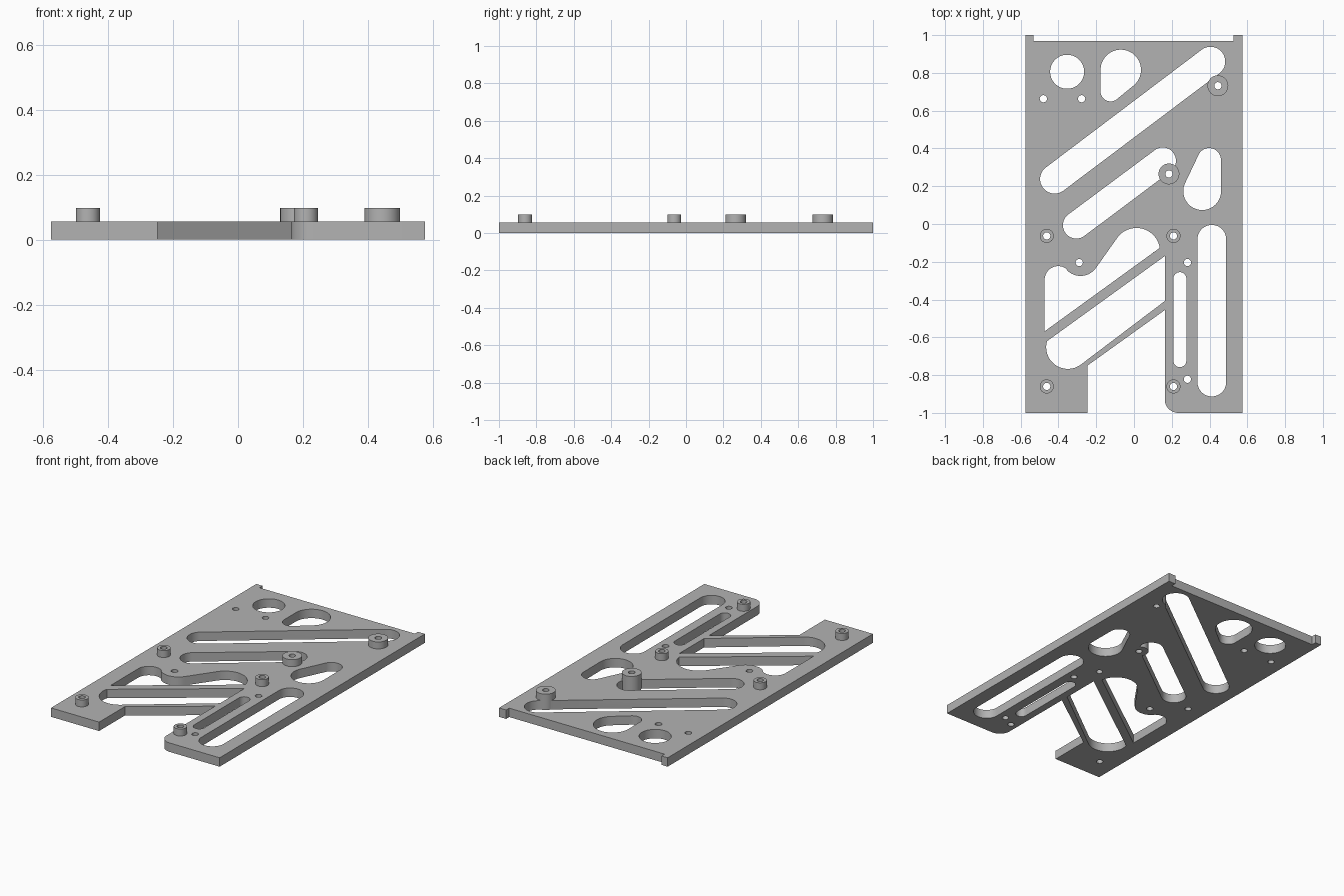
import bpy, bmesh
from math import sin, cos, radians
from mathutils import Vector
from mathutils.geometry import convex_hull_2d

THICK, BOSS_TOP, SEG = 0.055, 0.098, 64

if "Cube" in bpy.data.objects:
    bpy.data.objects.remove(bpy.data.objects["Cube"])

grey = bpy.data.materials.new("plain grey")
grey.use_nodes = True
COLOUR = (0.45, 0.45, 0.45, 1)
grey.diffuse_color = COLOUR
grey.node_tree.nodes["Principled BSDF"].inputs["Base Color"].default_value = COLOUR


def arc(x, y, r, start, end, steps=24):
    angles = [radians(start + (end - start) * i / steps) for i in range(steps + 1)]
    return [(x + r * cos(a), y + r * sin(a)) for a in angles]


def disc(x, y, r):
    return arc(x, y, r, 0, 360, SEG)[:-1]


def hull(*circles):
    """Outline wrapped tightly round several circles."""
    pts = [Vector(p) for c in circles for p in disc(*c)]
    return [pts[i] for i in convex_hull_2d(pts)]


def prisms(name, outlines, low, high):
    """One object holding an upright prism for each outline."""
    bm = bmesh.new()
    for outline in outlines:
        face = bm.faces.new([bm.verts.new((p[0], p[1], low)) for p in outline])
        top = bmesh.ops.extrude_face_region(bm, geom=[face])["geom"]
        bmesh.ops.translate(bm, vec=(0, 0, high - low),
                            verts=[v for v in top if isinstance(v, bmesh.types.BMVert)])
    bmesh.ops.recalc_face_normals(bm, faces=bm.faces[:])
    mesh = bpy.data.meshes.new(name)
    bm.to_mesh(mesh)
    bm.free()
    mesh.materials.append(grey)
    obj = bpy.data.objects.new(name, mesh)
    bpy.context.collection.objects.link(obj)
    return obj


def combine(target, tool, operation):
    mod = target.modifiers.new(operation, 'BOOLEAN')
    mod.operation, mod.object, mod.solver = operation, tool, 'EXACT'
    bpy.context.view_layer.objects.active = target
    bpy.ops.object.modifier_apply(modifier=mod.name)
    bpy.data.objects.remove(tool)


# Plate outline: two back tabs, left and right legs, diagonal lower edge
outline = [(-0.575, -1), (-0.247, -1), (-0.247, -0.75), (0.163, -0.456)]
outline += arc(0.235, -0.928, 0.072, 180, 270)
outline += [(0.575, -1), (0.575, 1), (0.527, 1), (0.527, 0.97),
            (-0.533, 0.97), (-0.533, 1), (-0.575, 1)]
plate = prisms("mounting_plate", [outline], 0, THICK)

# Slots and rounded openings
openings = [
    disc(-0.354, 0.806, 0.09),
    hull((-0.07, 0.816, 0.107), (-0.124, 0.702, 0.053)),
    hull((0.405, 0.86, 0.078), (-0.42, 0.238, 0.077)),
    hull((0.152, 0.335, 0.07), (-0.305, -0.006, 0.071)),
    hull((0.398, 0.34, 0.062), (0.361, 0.174, 0.1)),
    hull((0.412, -0.081, 0.076), (0.412, -0.837, 0.076)),
    hull((0.243, -0.289, 0.034), (0.243, -0.724, 0.034)),
]
# Wavy opening above the strut
openings.append([(-0.473, -0.568)] + arc(-0.401, -0.295, 0.072, 180, 50)
                + arc(-0.283, -0.175, 0.1, 222, 325)
                + arc(0.013, -0.146, 0.125, 145, 9))
# Slanted opening below the strut
openings.append([(0.163, -0.17)] + arc(-0.35, -0.652, 0.115, 164, 306)
                + [(0.163, -0.408)])
combine(plate, prisms("opening_cutter", openings, -0.1, 0.2), 'DIFFERENCE')

# Raised screw bosses
small = [(x, y) for x in (-0.462, 0.209) for y in (-0.063, -0.86)]
large = [(0.444, 0.732), (0.185, 0.265)]
bosses = [disc(x, y, 0.037) for x, y in small] + [disc(x, y, 0.055) for x, y in large]
combine(plate, prisms("bosses", bosses, 0, BOSS_TOP), 'UNION')

# Screw holes through the bosses and the bare plate
plain = [(-0.48, 0.663), (-0.277, 0.663), (-0.29, -0.204),
         (0.283, -0.204), (0.283, -0.822)]
holes = [disc(x, y, 0.019) for x, y in small + large + plain]
combine(plate, prisms("hole_cutter", holes, -0.1, 0.2), 'DIFFERENCE')

# Smooth round walls, sharp rims
bpy.ops.object.select_all(action='DESELECT')
plate.select_set(True)
bpy.context.view_layer.objects.active = plate
bpy.ops.object.shade_smooth_by_angle(angle=radians(30))
